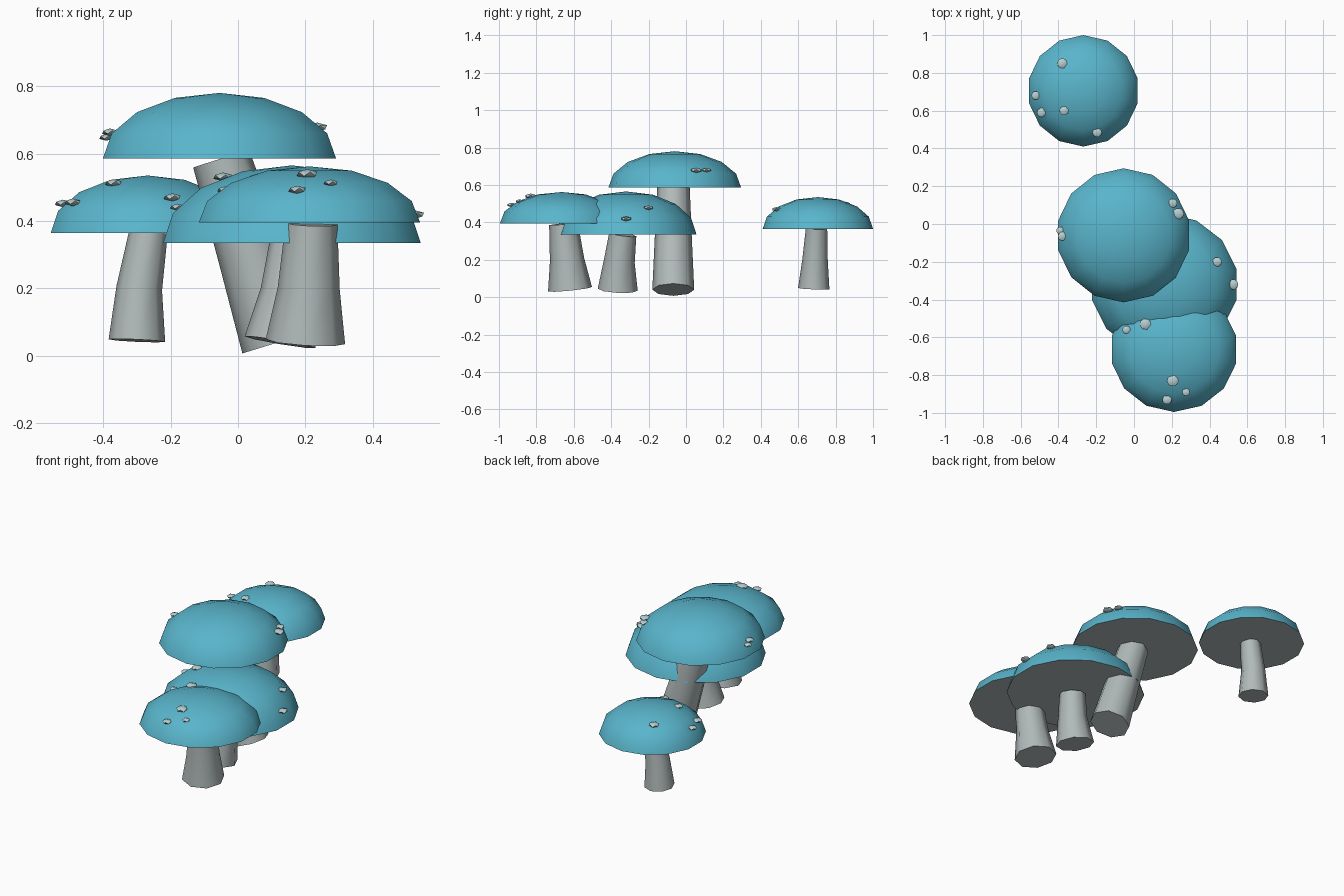
import bpy, bmesh, math
from mathutils import Vector

cube = bpy.data.objects.get("Cube")
if cube:
    bpy.data.objects.remove(cube)


def material(name, color):
    m = bpy.data.materials.new(name)
    m.use_nodes = True
    m.diffuse_color = (*color, 1)
    m.node_tree.nodes["Principled BSDF"].inputs["Base Color"].default_value = (*color, 1)
    return m


TEAL = material("teal cap", (0.10, 0.46, 0.60))
GREY = material("pale grey flesh", (0.44, 0.49, 0.49))
SPOT = material("pale blue spot", (0.48, 0.62, 0.64))


def finish(bm, name, mats, angle):
    bmesh.ops.recalc_face_normals(bm, faces=bm.faces)
    mesh = bpy.data.meshes.new(name)
    bm.to_mesh(mesh)
    bm.free()
    for m in mats:
        mesh.materials.append(m)
    obj = bpy.data.objects.new(name, mesh)
    bpy.context.collection.objects.link(obj)
    bpy.ops.object.select_all(action='DESELECT')
    obj.select_set(True)
    bpy.context.view_layer.objects.active = obj
    bpy.ops.object.shade_smooth_by_angle(angle=math.radians(angle))
    return obj


def loft(bm, rings):
    """Bridge consecutive vertex rings with quads."""
    for a, b in zip(rings, rings[1:]):
        n = len(a)
        for i in range(n):
            j = (i + 1) % n
            bm.faces.new((a[i], a[j], b[j], b[i]))


def cap(name, center, radii, sides=14, steps=4):
    # Half-ellipsoid dome with a flat grey underside
    bm = bmesh.new()
    rings = []
    for k in range(steps):
        t = math.pi / 2 * k / steps
        rings.append([bm.verts.new((
            center[0] + radii[0] * math.cos(t) * math.sin(math.tau * i / sides),
            center[1] + radii[1] * math.cos(t) * math.cos(math.tau * i / sides),
            center[2] + radii[2] * math.sin(t))) for i in range(sides)])
    loft(bm, rings)
    top = bm.verts.new((center[0], center[1], center[2] + radii[2]))
    for i in range(sides):
        bm.faces.new((rings[-1][i], rings[-1][(i + 1) % sides], top))
    under = bm.faces.new(rings[0])
    under.material_index = 1
    finish(bm, name, [TEAL, GREY], 50)


def stem(name, path, sides=8):
    # Tapered tube; each ring is square to the path
    bm = bmesh.new()
    pts = [Vector(p[:3]) for p in path]
    rings = []
    for k, p in enumerate(pts):
        axis = pts[min(k + 1, len(pts) - 1)] - pts[max(k - 1, 0)]
        turn = Vector((0, 0, 1)).rotation_difference(axis)
        ring = []
        for i in range(sides):
            a = math.tau * i / sides
            ring.append(bm.verts.new(p + turn @ Vector((math.cos(a), math.sin(a), 0)) * path[k][3]))
        rings.append(ring)
    loft(bm, rings)
    bm.faces.new(rings[0])
    bm.faces.new(rings[-1])
    finish(bm, name, [GREY], 50)


def spots(name, center, radii, places):
    # Flattened beads resting on the dome surface
    bm = bmesh.new()
    for x, y, r in places:
        d = ((x - center[0]) / radii[0]) ** 2 + ((y - center[1]) / radii[1]) ** 2
        z = center[2] + radii[2] * math.sqrt(max(0.04, 1 - d))
        made = bmesh.ops.create_icosphere(bm, subdivisions=1, radius=r)["verts"]
        bmesh.ops.scale(bm, vec=(1, 1, 0.42), verts=made)
        bmesh.ops.translate(bm, vec=(x, y, z), verts=made)
    finish(bm, name, [SPOT], 60)


# Each mushroom: cap centre, cap radii, stem path (x, y, z, radius), spots (x, y, radius)
mushrooms = {
    "back": ((-0.268, 0.705, 0.365), (0.295, 0.295, 0.17),
             [(-0.30, 0.683, 0.045, 0.084), (-0.293, 0.69, 0.2, 0.068), (-0.265, 0.698, 0.37, 0.057)],
             [(-0.38, 0.85, 0.03), (-0.52, 0.68, 0.026), (-0.49, 0.59, 0.027),
              (-0.37, 0.60, 0.027), (-0.195, 0.485, 0.028)]),
    "tall": ((-0.055, -0.06, 0.585), (0.355, 0.355, 0.195),
             [(0.12, -0.068, 0.04, 0.112), (0.04, -0.068, 0.3, 0.1), (-0.05, -0.067, 0.585, 0.087)],
             [(0.205, 0.11, 0.027), (0.235, 0.055, 0.033), (-0.39, -0.035, 0.024),
              (-0.38, -0.065, 0.026)]),
    "middle": ((0.16, -0.32, 0.335), (0.392, 0.376, 0.23),
               [(0.125, -0.365, 0.04, 0.107), (0.15, -0.357, 0.19, 0.083), (0.167, -0.338, 0.335, 0.073)],
               [(0.44, -0.2, 0.028), (0.525, -0.32, 0.03), (-0.045, -0.33, 0.031),
                (-0.18, -0.25, 0.024)]),
    "front": ((0.212, -0.665, 0.395), (0.337, 0.33, 0.167),
              [(0.20, -0.62, 0.042, 0.118), (0.21, -0.636, 0.2, 0.092), (0.218, -0.655, 0.392, 0.077)],
              [(-0.04, -0.56, 0.024), (0.06, -0.53, 0.033), (0.205, -0.83, 0.034),
               (0.175, -0.93, 0.028), (0.275, -0.89, 0.023)]),
}

for name, (center, radii, path, places) in mushrooms.items():
    cap(name + "_cap", center, radii)
    stem(name + "_stem", path)
    spots(name + "_cap_spots", center, radii, places)
